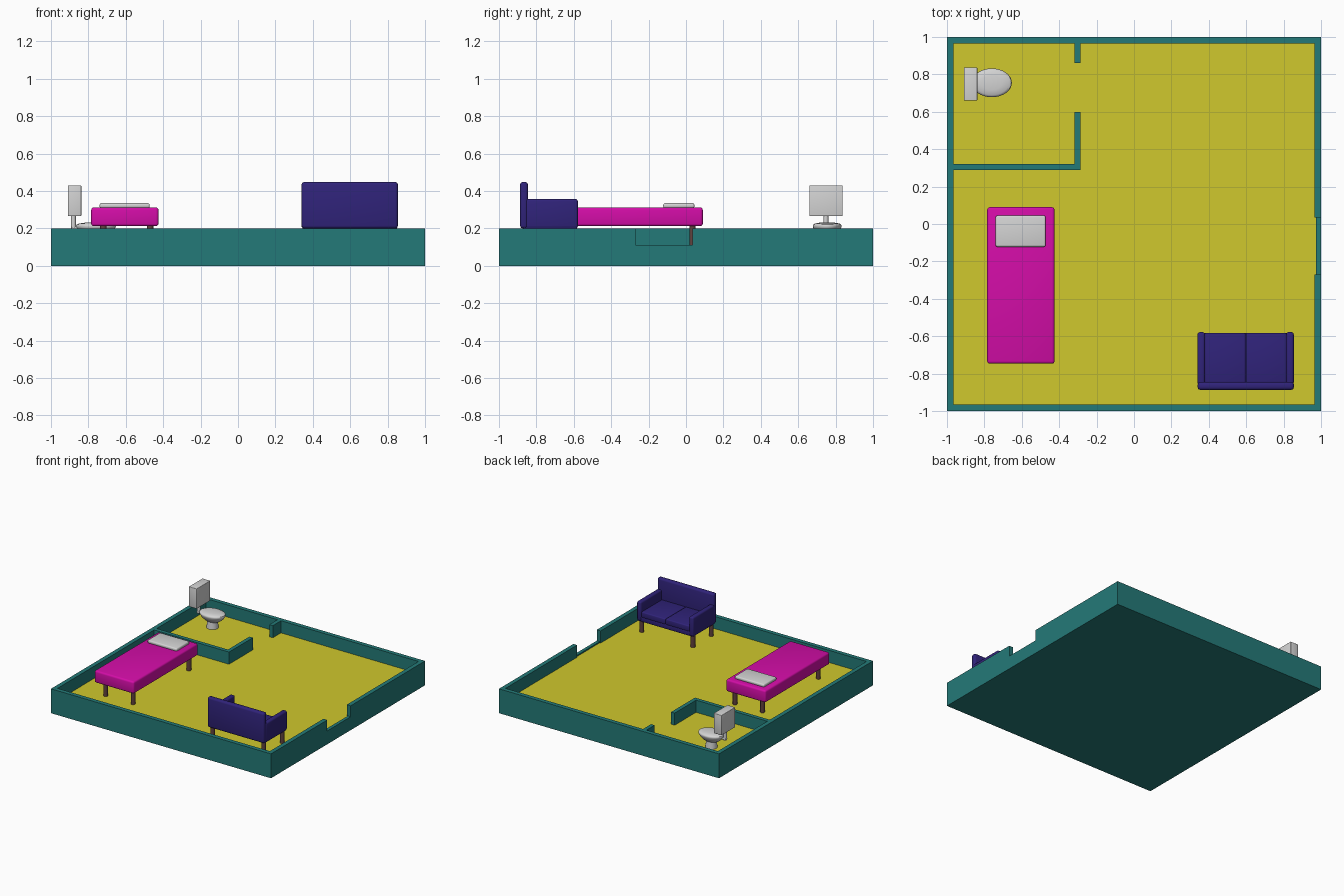
import bpy, bmesh, math
from mathutils import Vector

cube = bpy.data.objects.get("Cube")
if cube:
    bpy.data.objects.remove(cube, do_unlink=True)


def material(name, rgb):
    m = bpy.data.materials.new(name)
    m.use_nodes = True
    lin = [((c / 255 + 0.055) / 1.055) ** 2.4 if c > 10 else c / 255 / 12.92 for c in rgb]
    m.diffuse_color = (*lin, 1)
    m.node_tree.nodes["Principled BSDF"].inputs["Base Color"].default_value = (*lin, 1)
    return m


TEAL = material("teal wall", (36, 122, 120))
YELLOW = material("yellow floor", (208, 200, 45))
PINK = material("magenta bedding", (212, 13, 168))
NAVY = material("navy upholstery", (48, 35, 122))
WHITE = material("light grey", (212, 212, 212))
BROWN = material("brown wood", (98, 66, 62))


def finish(name, bm, mat, smooth=False):
    bmesh.ops.recalc_face_normals(bm, faces=bm.faces)
    me = bpy.data.meshes.new(name)
    bm.to_mesh(me)
    bm.free()
    ob = bpy.data.objects.new(name, me)
    bpy.context.collection.objects.link(ob)
    me.materials.append(mat)
    if smooth:
        bpy.ops.object.select_all(action='DESELECT')
        ob.select_set(True)
        bpy.context.view_layer.objects.active = ob
        bpy.ops.object.shade_smooth_by_angle(angle=math.radians(40))
    return ob


def box(name, x, y, z, mat, bevel=0):
    """Box from (low, high) ranges with optionally rounded edges."""
    bm = bmesh.new()
    bmesh.ops.create_cube(bm, size=1)
    for v in bm.verts:
        v.co = Vector([r[0] if c < 0 else r[1] for r, c in zip((x, y, z), v.co)])
    if bevel:
        bmesh.ops.bevel(bm, geom=bm.edges[:], offset=bevel, segments=3,
                        profile=0.5, affect='EDGES')
    return finish(name, bm, mat, bevel > 0)


def rod(name, a, b, r1, mat, r2=None):
    """Round bar between two points."""
    a, b = Vector(a), Vector(b)
    bm = bmesh.new()
    bmesh.ops.create_cone(bm, cap_ends=True, segments=24, radius1=r1,
                          radius2=r2 or r1, depth=(b - a).length)
    rot = (b - a).to_track_quat('Z', 'Y')
    for v in bm.verts:
        v.co = rot @ v.co + (a + b) / 2
    return finish(name, bm, mat, True)


def legs(prefix, xs, ys, top):
    for i, x in enumerate(xs):
        for j, y in enumerate(ys):
            side, end = ("right", "left")[i], ("front", "back")[j]
            rod(f"{prefix}_leg_{end}_{side}", (x, y, FLOOR), (x, y, top), 0.017, BROWN)


FLOOR, TOP, IN = 0.1, 0.2, 0.965

# Floor slab with a coloured top
slab = box("floor", (-1, 1), (-1, 1), (0, FLOOR), TEAL)
slab.data.materials.append(YELLOW)
for p in slab.data.polygons:
    p.material_index = int(p.normal.z > 0.5)

# Outer walls, with a doorway on the left side
H = (FLOOR, TOP)
box("wall_front", (-1, 1), (-1, -IN), H, TEAL)
box("wall_back", (-1, 1), (IN, 1), H, TEAL)
box("wall_right", (-1, -IN), (-IN, IN), H, TEAL)
box("wall_left_front", (IN, 1), (-IN, -0.27), H, TEAL)
box("wall_left_back", (IN, 1), (0.035, IN), H, TEAL)
box("door_sill", (0.973, 1), (-0.27, 0.035), (FLOOR, 0.11), TEAL)

# Bathroom partitions
box("partition_front", (-IN, -0.285), (0.29, 0.322), H, TEAL)
box("partition_side", (-0.317, -0.285), (0.322, 0.6), H, TEAL)
box("partition_stub", (-0.317, -0.285), (0.86, IN), H, TEAL)

# Bed
box("mattress", (-0.785, -0.425), (-0.747, 0.09), (0.212, 0.312), PINK, 0.014)
box("pillow", (-0.74, -0.472), (-0.122, 0.045), (0.308, 0.335), WHITE, 0.01)
legs("bed", (-0.72, -0.47), (-0.69, 0.035), 0.215)

# Sofa
MID = 0.597
box("sofa_base", (0.345, 0.85), (-0.87, -0.583), (0.195, 0.235), NAVY, 0.006)
box("sofa_back", (0.34, 0.855), (-0.887, -0.845), (0.2, 0.448), NAVY, 0.015)
for side, s in (("right", -1), ("left", 1)):
    xs = sorted((MID + s * 0.217, MID + s * 0.2575))
    box(f"sofa_arm_{side}", xs, (-0.86, -0.578), (0.2, 0.357), NAVY, 0.013)
    xs = sorted((MID + s * 0.001, MID + s * 0.218))
    box(f"sofa_cushion_{side}", xs, (-0.85, -0.582), (0.23, 0.278), NAVY, 0.008)
legs("sofa", (0.365, 0.83), (-0.85, -0.612), 0.2)

# Toilet: lathed oval bowl with lid, pedestal, pipe and tank
CX, CY = -0.76, 0.755
bm = bmesh.new()
profile = [(0, 0.15), (0.4, 0.15), (0.65, 0.165), (0.86, 0.185), (0.98, 0.205),
           (1, 0.213), (0.97, 0.22), (0.85, 0.226), (0.5, 0.231), (0, 0.232)]
ring = [bm.verts.new((r, 0, z)) for r, z in profile]
edges = [bm.edges.new(pair) for pair in zip(ring, ring[1:])]
bmesh.ops.spin(bm, geom=ring + edges, cent=(0, 0, 0), axis=(0, 0, 1),
               angle=2 * math.pi, steps=32)
bmesh.ops.remove_doubles(bm, verts=bm.verts, dist=0.001)
for v in bm.verts:
    v.co = Vector((CX + v.co.x * 0.107, CY + v.co.y * 0.077, v.co.z))
finish("toilet_bowl", bm, WHITE, True)
rod("toilet_pedestal", (CX, CY, FLOOR), (CX, CY, 0.16), 0.045, WHITE, 0.04)
rod("toilet_pipe_upright", (-0.88, 0.748, 0.187), (-0.88, 0.748, 0.27), 0.013, WHITE)
rod("toilet_pipe_level", (-0.89, 0.748, 0.198), (-0.8, 0.748, 0.198), 0.013, WHITE)
box("toilet_tank", (-0.91, -0.838), (0.66, 0.838), (0.265, 0.43), WHITE, 0.004)
